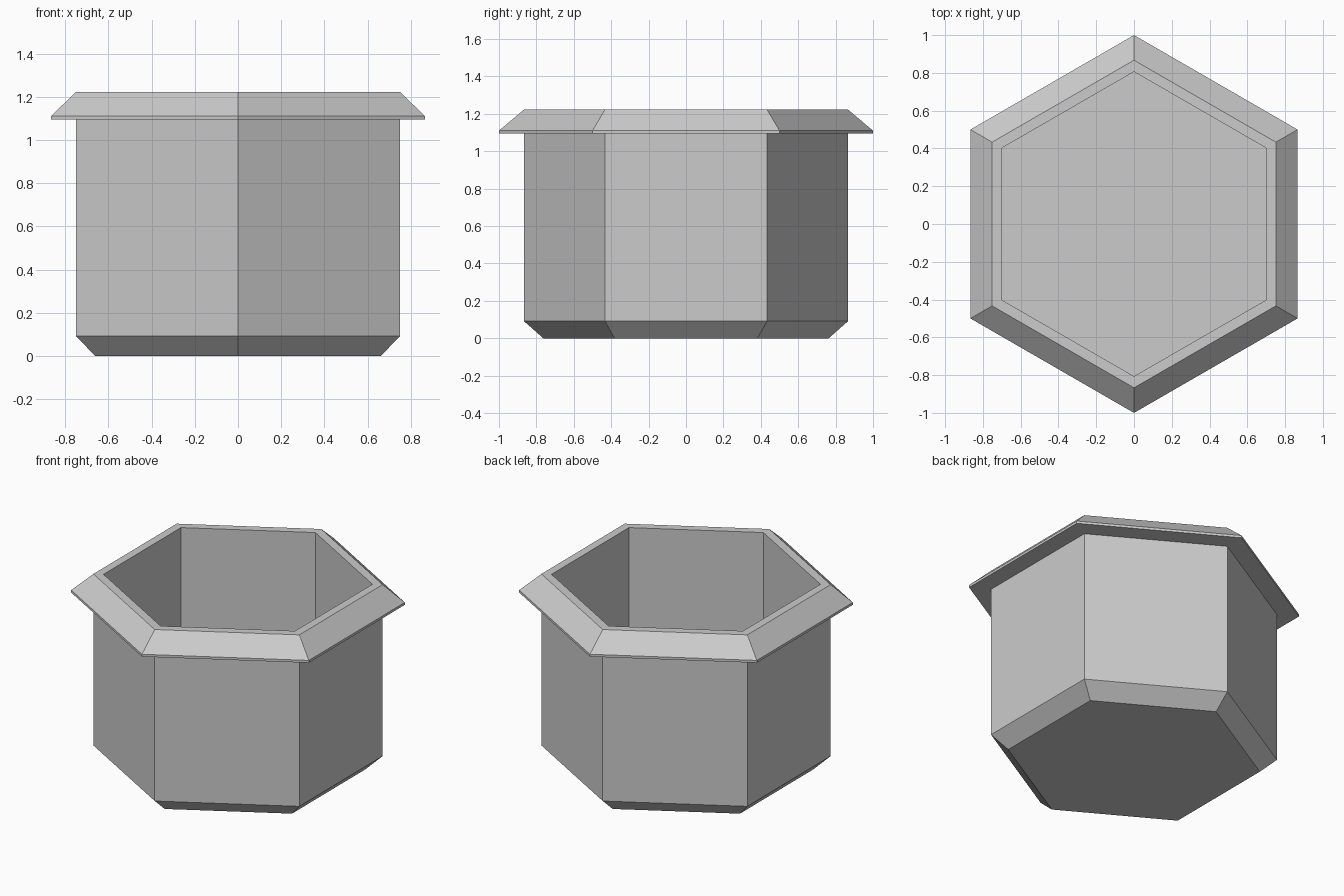
import bpy
import bmesh
from math import cos, sin, pi

cube = bpy.data.objects.get("Cube")
if cube:
    bpy.data.objects.remove(cube, do_unlink=True)

SIDES = 6

# Plain grey for the whole pot
grey = bpy.data.materials.new("plain grey")
grey.use_nodes = True
colour = (0.6, 0.6, 0.6, 1.0)
grey.diffuse_color = colour
grey.node_tree.nodes["Principled BSDF"].inputs["Base Color"].default_value = colour


def lathe(name, profile):
    """Sweep (radius, z) points around a hexagon and cap both ends."""
    bm = bmesh.new()
    rings = [[bm.verts.new((r * cos(pi / 2 + i * 2 * pi / SIDES),
                            r * sin(pi / 2 + i * 2 * pi / SIDES), z))
              for i in range(SIDES)] for r, z in profile]
    for a, b in zip(rings, rings[1:]):
        for i in range(SIDES):
            j = (i + 1) % SIDES
            bm.faces.new((a[i], a[j], b[j], b[i]))
    bm.faces.new(rings[0][::-1])
    bm.faces.new(rings[-1])
    bmesh.ops.recalc_face_normals(bm, faces=bm.faces)
    mesh = bpy.data.meshes.new(name)
    bm.to_mesh(mesh)
    bm.free()
    mesh.materials.append(grey)
    obj = bpy.data.objects.new(name, mesh)
    bpy.context.collection.objects.link(obj)
    return obj


# Hexagonal pot: chamfered foot, straight wall, flared rim, hollow inside
lathe("hexagonal_pot", [
    (0.763, 0.0),     # underside
    (0.867, 0.092),   # top of foot chamfer
    (0.867, 1.094),   # wall meets rim
    (1.0, 1.094),     # rim lower edge
    (1.0, 1.11),      # rim lip
    (0.867, 1.222),   # rim top, outer
    (0.806, 1.222),   # rim top, inner
    (0.806, 0.092),   # inside floor
])
